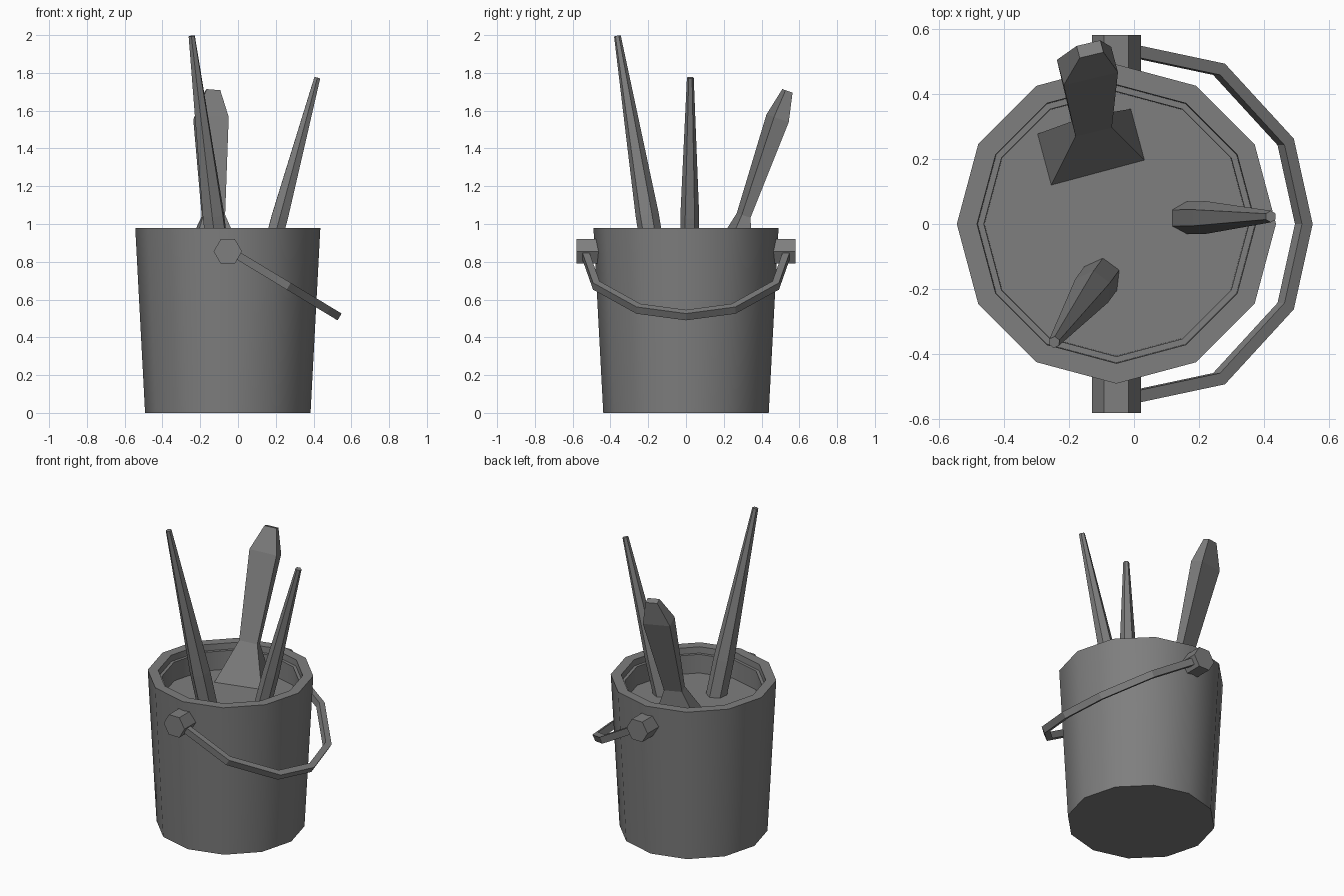
import bpy
from math import radians, sin, cos, pi
from mathutils import Vector

cube = bpy.data.objects.get("Cube")
if cube:
    bpy.data.objects.remove(cube, do_unlink=True)

# Single material
grey = bpy.data.materials.new("plain grey")
grey.use_nodes = True
grey.diffuse_color = (0.21, 0.21, 0.21, 1)
grey.node_tree.nodes["Principled BSDF"].inputs["Base Color"].default_value = grey.diffuse_color

CX = -0.054      # bucket axis
FLOOR = 0.82     # level inside the bucket
UP = Vector((0, 0, 1))


def loft(name, rings, smooth=False):
    """Skin equal-length rings of points and cap both ends."""
    n = len(rings[0])
    verts = [p for ring in rings for p in ring]
    faces = [list(range(n))[::-1], [len(verts) - n + i for i in range(n)]]
    for r in range(len(rings) - 1):
        for i in range(n):
            j = (i + 1) % n
            faces.append((r * n + i, r * n + j, (r + 1) * n + j, (r + 1) * n + i))
    mesh = bpy.data.meshes.new(name)
    mesh.from_pydata(verts, [], faces)
    mesh.materials.append(grey)
    if smooth:
        mesh.shade_smooth()
        mesh.set_sharp_from_angle(angle=radians(40))
    obj = bpy.data.objects.new(name, mesh)
    bpy.context.collection.objects.link(obj)
    return obj


def polygon(centre, u, v, radius, sides):
    return [centre + radius * (cos(2 * pi * i / sides) * u + sin(2 * pi * i / sides) * v)
            for i in range(sides)]


def rectangle(centre, u, v, width, depth):
    return [centre + u * width * a / 2 + v * depth * b / 2
            for a, b in ((-1, -1), (1, -1), (1, 1), (-1, 1))]


# Bucket: outer wall, flat rim, stepped lip and inner surface
X, Y = Vector((1, 0, 0)), Vector((0, 1, 0))
profile = [(0.438, 0), (0.49, 0.98), (0.428, 0.98), (0.426, 0.94), (0.407, 0.94), (0.405, FLOOR)]
loft("bucket", [polygon(Vector((CX, 0, z)), X, Y, r, 12) for r, z in profile], smooth=True)

# Hexagonal handle pegs
for side, name in ((-1, "front_peg"), (1, "back_peg")):
    ends = [Vector((CX, side * y, 0.855)) for y in (0.44, 0.58)]
    loft(name, [polygon(p, X, -side * UP, 0.075, 6) for p in ends])

# Carrying handle: square bar swept along a tilted half ring
tilt = radians(31.1)
out = Vector((cos(tilt), 0, -sin(tilt)))
normal = Vector((sin(tilt), 0, cos(tilt)))
half = [(0, 0.542), (0.368, 0.475), (0.607, 0.252)]
path = [(s, -y) for s, y in half] + [(0.672, 0)] + [(s, y) for s, y in half[::-1]]
points = [Vector((CX, 0, 0.865)) + out * s + Y * y for s, y in path]
rings = []
for i, p in enumerate(points):
    before = (p - points[max(i - 1, 0)]).normalized()
    after = (points[min(i + 1, len(points) - 1)] - p).normalized()
    tangent = (before + after).normalized()
    mitre = tangent.dot(after if after.length else before)
    side = tangent.cross(normal).normalized()
    rings.append(rectangle(p, side, normal, 0.037 / mitre, 0.042))
loft("carrying_handle", rings)


# Slim tapered hexagonal sticks
def stick(name, widest, tip, radius):
    widest, tip = Vector(widest), Vector(tip)
    axis = (tip - widest).normalized()
    u = UP.cross(axis).normalized()
    v = axis.cross(u)
    foot = widest + axis * (FLOOR - 0.06 - widest.z) / axis.z
    loft(name, [polygon(foot, u, v, radius, 6), polygon(widest, u, v, radius, 6),
                polygon(tip, u, v, 0.018, 6)])


stick("front_stick", (-0.13, -0.205, 1.045), (-0.245, -0.363, 1.995), 0.062)
stick("left_stick", (0.222, 0.02, 1.04), (0.42, 0.023, 1.775), 0.05)

# Flat brush: flared head, narrow neck, wide grip, blunt tip
axis = Vector((0, 0.34, 1)).normalized()
across = Vector((cos(radians(15)), sin(radians(15)), 0))
u = (across - axis * across.dot(axis)).normalized()
v = axis.cross(u)
brush = [rectangle(Vector((-0.132, 0.235, FLOOR - 0.005)), across, UP.cross(across), 0.30, 0.165)]
for centre, width, depth in (((-0.13, 0.305, 1.045), 0.115, 0.05),
                             ((-0.143, 0.485, 1.56), 0.172, 0.085),
                             ((-0.135, 0.537, 1.705), 0.075, 0.04)):
    brush.append(rectangle(Vector(centre), u, v, width, depth))
loft("flat_brush", brush)
